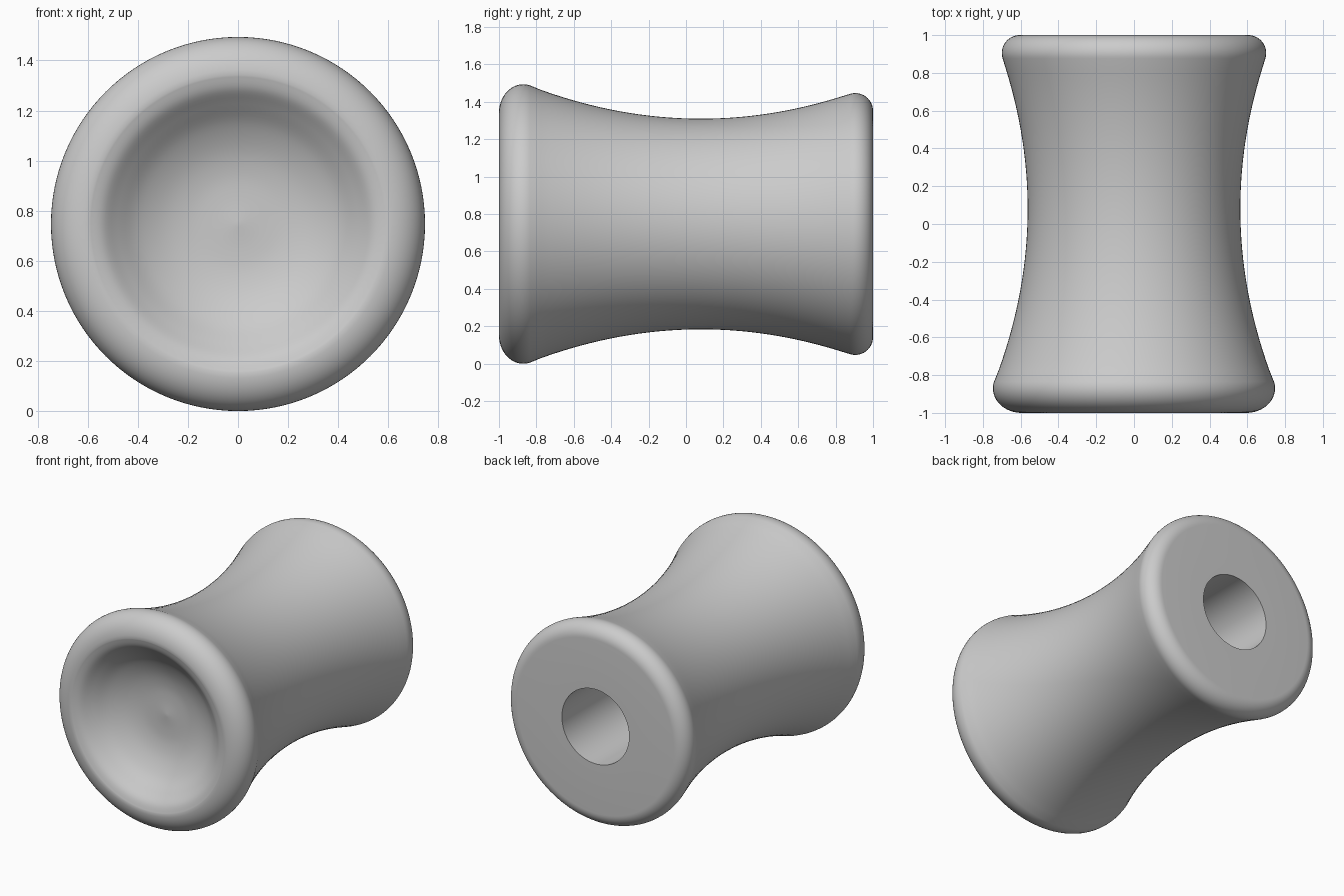
import bpy, bmesh, math

cube = bpy.data.objects.get("Cube")
if cube:
    bpy.data.objects.remove(cube, do_unlink=True)

SEGMENTS = 128
AXIS_Z = 0.747


def material(name, colour):
    mat = bpy.data.materials.new(name)
    mat.use_nodes = True
    mat.diffuse_color = colour
    mat.node_tree.nodes["Principled BSDF"].inputs["Base Color"].default_value = colour
    return mat


def spline(points, steps):
    """Smooth curve through the points."""
    ends = [points[0]] + points + [points[-1]]
    out = []
    for a, b, c, d in zip(ends, ends[1:], ends[2:], ends[3:]):
        for i in range(steps):
            t = i / steps
            out.append(tuple(0.5 * (2 * q + (r - p) * t + (2 * p - 5 * q + 4 * r - s) * t ** 2
                                    + (3 * q - p - 3 * r + s) * t ** 3)
                             for p, q, r, s in zip(a, b, c, d)))
    return out + [points[-1]]


def arc(radius, y, size_r, size_y, start, end, steps=14):
    """Rounded rim, angle measured from straight outward towards +y."""
    angles = [math.radians(start + (end - start) * i / steps) for i in range(steps + 1)]
    return [(radius + size_r * math.cos(t), y + size_y * math.sin(t)) for t in angles]


# Profile as (radius, y): dished front, front rim, waist, back rim, bore
dish = spline([(0, -0.79), (0.1, -0.785), (0.2, -0.79), (0.3, -0.815), (0.4, -0.865),
               (0.48, -0.93), (0.54, -0.98), (0.595, -1)], 5)
front_rim = arc(0.595, -0.87, 0.152, 0.13, -90, 16)
waist = [(0.563 + 0.2107 * (y - 0.08) ** 2, y)
         for y in (-0.83 + 1.70 * i / 32 for i in range(1, 32))]
back_rim = arc(0.605, 0.905, 0.095, 0.095, -18, 90)
bore = [(0.26, 1), (0.26, -0.2), (0, -0.2)]
profile = dish + front_rim[1:] + waist + back_rim + bore

# Knob body turned around the y axis
bm = bmesh.new()
verts = [bm.verts.new((r, y, 0)) for r, y in profile]
edges = [bm.edges.new(pair) for pair in zip(verts, verts[1:])]
bmesh.ops.spin(bm, geom=verts + edges, cent=(0, 0, 0), axis=(0, 1, 0),
               angle=math.tau, steps=SEGMENTS, use_duplicate=False)
bmesh.ops.remove_doubles(bm, verts=bm.verts, dist=0.0001)
bmesh.ops.recalc_face_normals(bm, faces=bm.faces)
mesh = bpy.data.meshes.new("knob")
bm.to_mesh(mesh)
bm.free()
knob = bpy.data.objects.new("knob", mesh)
knob.location.z = AXIS_Z
bpy.context.collection.objects.link(knob)
mesh.materials.append(material("light grey", (0.6, 0.6, 0.6, 1)))

# Smooth shading with a crisp bore edge
bpy.ops.object.select_all(action="DESELECT")
knob.select_set(True)
bpy.context.view_layer.objects.active = knob
bpy.ops.object.shade_smooth_by_angle(angle=math.radians(40))
